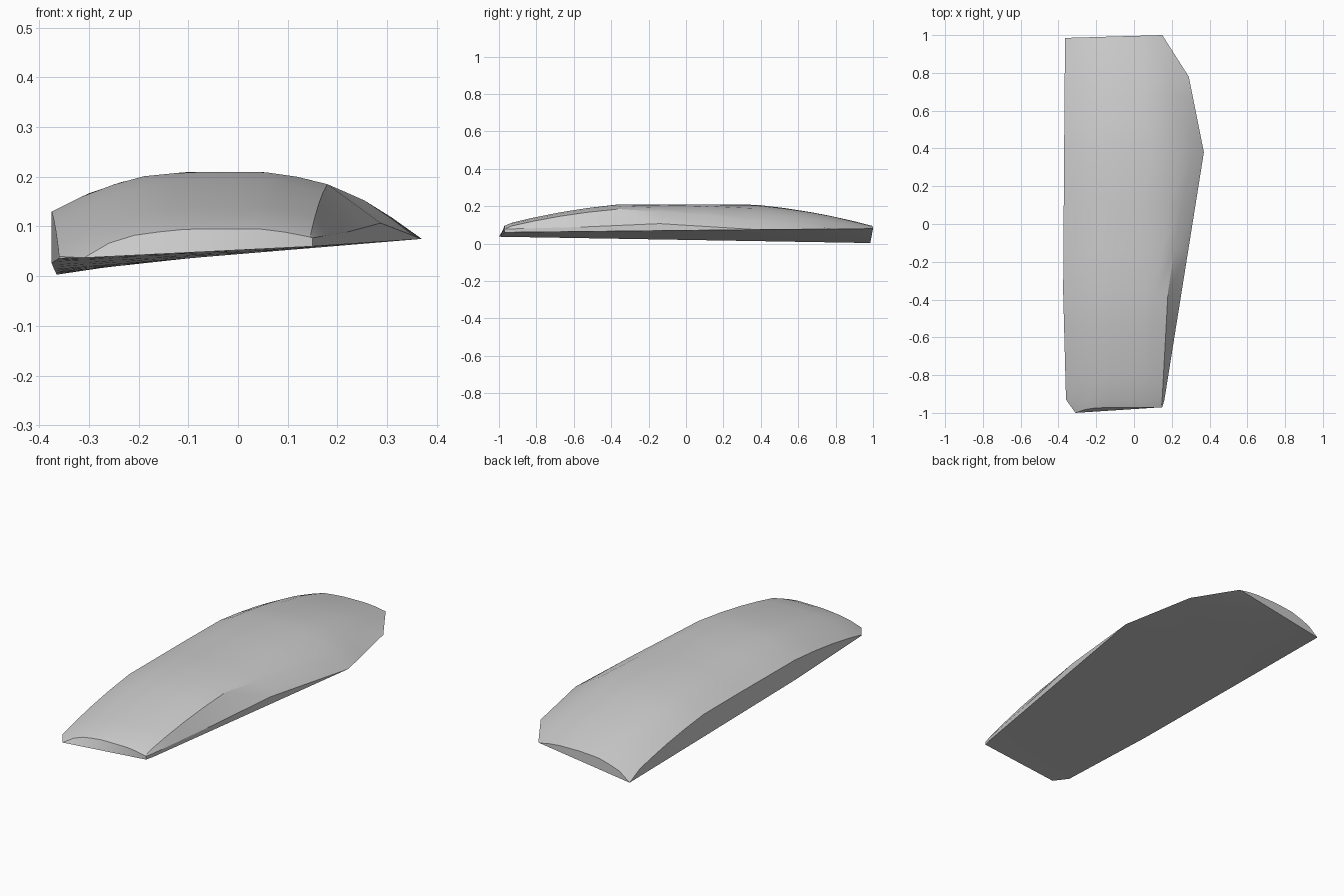
import bpy
import bmesh
from math import radians

cube = bpy.data.objects.get("Cube")
if cube:
    bpy.data.objects.remove(cube, do_unlink=True)


def sample(points, t):
    """Piecewise linear lookup in a short profile."""
    if t <= points[0][0]:
        return points[0][1]
    for (a, u), (b, v) in zip(points, points[1:]):
        if t <= b:
            return u + (v - u) * (t - a) / (b - a)
    return points[-1][1]


# Plan outline: left rim, shoulder crease and right rim, as x along y
low_x_rim = [(-1, -.31), (-.93, -.36), (-.36, -.375), (.38, -.37), (1, -.365)]
shoulder = [(-1, .145), (-.36, .18), (0, .235), (.38, .31), (.78, .265), (1, .145)]
high_x_rim = [(-1, .15), (.38, .37), (.78, .29), (1, .15)]

# Rim heights of the underside, and the cut edge on the tapered side
low_x_base = [(-1, .037), (1, .003)]
high_x_base = [(-1, .06), (.38, .075), (1, .08)]
cut_edge = [(-1, .077), (-.53, .09), (-.14, .107), (.38, .075), (1, .08)]

# Crown: cross arch along x and the drop toward both ends
arch = [(-.375, .13), (-.29, .172), (-.2, .2), (-.1, .21), (.05, .21),
        (.12, .2), (.18, .185), (.25, .155), (.31, .12), (.37, .075)]
end_drop = [(.36, 0), (.53, .02), (.7, .047), (.85, .078), (1, .115)]

stations = [-1, -.93, -.82, -.68, -.53, -.36, -.14, .1, .38, .53, .68, .78, .9, 1]
COLUMNS = 10


def build_shell():
    bm = bmesh.new()
    top, base = [], []
    for s in stations:
        left, right = sample(low_x_rim, s), sample(high_x_rim, s)
        crease = sample(shoulder, s)
        zl, zr = sample(low_x_base, s), sample(high_x_base, s)
        top_row, base_row = [], []
        for i in range(COLUMNS + 1):
            f = i / (COLUMNS - 1)
            x = right if i == COLUMNS else left + (crease - left) * f
            across = (x - left) / (right - left)
            floor = zl + (zr - zl) * across
            # Both ends are slightly skewed in plan
            y = s
            if s == -1:
                y += .03 * across
            elif s == 1:
                y -= .015 * (1 - across)
            z = sample(arch, x) - sample(end_drop, abs(s))
            if i == COLUMNS:
                z = sample(cut_edge, s)
            if i == 0 and abs(s) == 1:
                z = floor
            z = max(z, floor)
            lean = min(.03, (z - floor) * .6) * (1 - across) if s == -1 else 0
            top_row.append(bm.verts.new((x, y + lean, z)))
            base_row.append(bm.verts.new((x, y, floor)))
        top.append(top_row)
        base.append(base_row)

    # Crown and underside
    for j in range(len(stations) - 1):
        for i in range(COLUMNS):
            bm.faces.new((top[j][i], top[j][i + 1], top[j + 1][i + 1], top[j + 1][i]))
            bm.faces.new((base[j][i], base[j + 1][i], base[j + 1][i + 1], base[j][i + 1]))
        # Side walls
        for i in (0, COLUMNS):
            bm.faces.new((base[j][i], base[j + 1][i], top[j + 1][i], top[j][i]))
    # End walls
    for j in (0, len(stations) - 1):
        for i in range(COLUMNS):
            bm.faces.new((base[j][i], base[j][i + 1], top[j][i + 1], top[j][i]))

    bmesh.ops.remove_doubles(bm, verts=bm.verts, dist=.0005)
    bmesh.ops.recalc_face_normals(bm, faces=bm.faces)
    mesh = bpy.data.meshes.new("curved_slab")
    bm.to_mesh(mesh)
    bm.free()
    return mesh


# Plain grey surface
grey = bpy.data.materials.new("plain grey")
grey.use_nodes = True
colour = (.6, .6, .6, 1)
grey.diffuse_color = colour
grey.node_tree.nodes["Principled BSDF"].inputs["Base Color"].default_value = colour

slab = bpy.data.objects.new("curved_slab", build_shell())
slab.data.materials.append(grey)
bpy.context.collection.objects.link(slab)
bpy.context.view_layer.objects.active = slab
slab.select_set(True)
bpy.ops.object.shade_smooth_by_angle(angle=radians(30))
